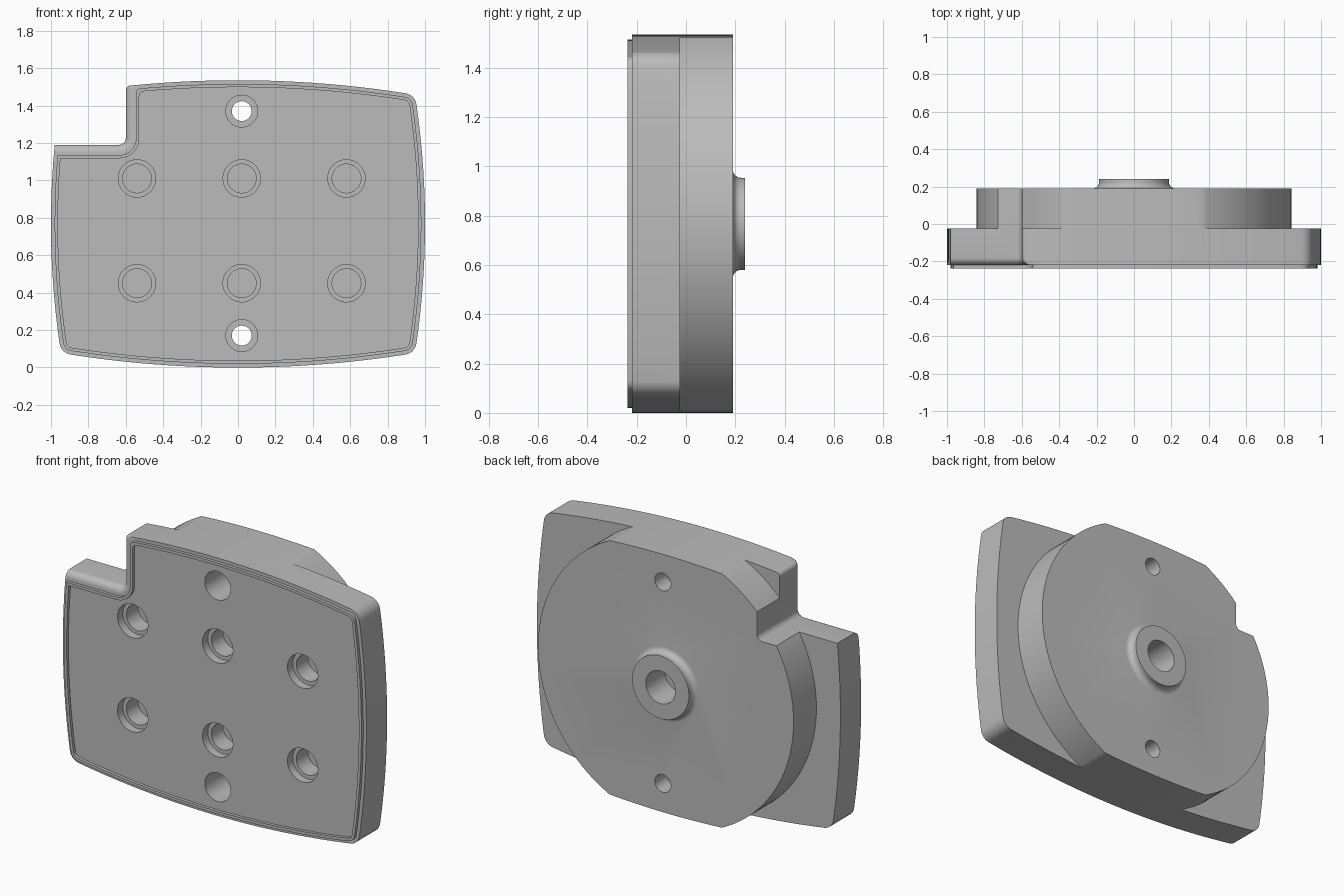
import bpy, bmesh
from math import sin, cos, pi, asin, atan2, sqrt, radians

if "Cube" in bpy.data.objects:
    bpy.data.objects.remove(bpy.data.objects["Cube"], do_unlink=True)

grey = bpy.data.materials.new("plain_grey")
grey.use_nodes = True
grey.diffuse_color = (0.5, 0.5, 0.5, 1)
grey.node_tree.nodes["Principled BSDF"].inputs["Base Color"].default_value = (0.5, 0.5, 0.5, 1)

HEIGHT, MID = 1.535, 0.767
R_TOP, R_SIDE, R_CORNER = 5.8, 4.45, 0.07
FRONT, STEP, BACK = -0.22, -0.025, 0.19


def arc(cx, cz, r, a0, a1, n, last=False):
    """Points on an arc, optionally with the end point."""
    return [(cx + r * cos(a0 + (a1 - a0) * i / n), cz + r * sin(a0 + (a1 - a0) * i / n))
            for i in range(n + last)]


def outline(d=0.0, n=0.0):
    """Bowed plate outline, inset by d at the outer edges and by n at the notch."""
    top_c, side_c = HEIGHT - R_TOP, 1 - R_SIDE
    cx, cz = 0.9, HEIGHT - 0.1
    for _ in range(30):                      # centre of the corner rounding
        cx = side_c + sqrt((R_SIDE - R_CORNER) ** 2 - (cz - MID) ** 2)
        cz = top_c + sqrt((R_TOP - R_CORNER) ** 2 - cx ** 2)
    top_a = atan2(cz - top_c, cx)
    side_a = atan2(cz - MID, cx - side_c)
    low = 2 * MID - cz
    r = R_CORNER - d
    pts = arc(cx, low, r, -top_a, -side_a, 8)
    pts += arc(side_c, MID, R_SIDE - d, -side_a, side_a, 20)
    pts += arc(cx, cz, r, side_a, top_a, 8)
    # Top edge, ending in the small rounding above the notch
    rs = 0.025
    nx = -0.6 + n + rs
    nz = top_c + sqrt((R_TOP - d - rs) ** 2 - nx ** 2)
    end_a = atan2(nz - top_c, nx)
    pts += arc(0, top_c, R_TOP - d, top_a, end_a, 28)
    pts += arc(nx, nz, rs, end_a, pi, 6, True)
    # Concave notch corner
    pts += arc(-0.635, 1.225, 0.035 + n, 0, -pi / 2, 10, True)
    # Left and bottom edges
    left_a = pi - asin((1.19 - n - MID) / (R_SIDE - d))
    pts += arc(-side_c, MID, R_SIDE - d, left_a, pi + side_a, 16)
    pts += arc(-cx, low, r, pi + side_a, pi + (pi - (pi - top_a)), 8)
    pts += arc(0, 2 * MID - top_c, R_TOP - d, -pi + top_a, -top_a, 32)
    return pts


def loft(name, rings, closed=False):
    """Skin rings of (points, y); cap the ends, or join last to first."""
    bm = bmesh.new()
    loops = [[bm.verts.new((x, y, z)) for x, z in pts] for pts, y in rings]
    pairs = list(zip(loops, loops[1:]))
    if closed:
        pairs.append((loops[-1], loops[0]))
    else:
        bm.faces.new(loops[0])
        bm.faces.new(loops[-1])
    for a, b in pairs:
        for i in range(len(a)):
            j = (i + 1) % len(a)
            bm.faces.new((a[i], a[j], b[j], b[i]))
    bmesh.ops.recalc_face_normals(bm, faces=bm.faces)
    mesh = bpy.data.meshes.new(name)
    bm.to_mesh(mesh)
    bm.free()
    mesh.materials.append(grey)
    ob = bpy.data.objects.new(name, mesh)
    bpy.context.collection.objects.link(ob)
    return ob


def lathe(name, x, z, profile, sides=64, closed=False):
    """Turned part along y from (radius, y) pairs."""
    return loft(name, [(arc(x, z, r, 0, 2 * pi, sides), y) for r, y in profile], closed)


def combine(target, tool, operation):
    mod = target.modifiers.new(tool.name, 'BOOLEAN')
    mod.operation, mod.object, mod.solver = operation, tool, 'EXACT'
    bpy.context.view_layer.objects.active = target
    bpy.ops.object.modifier_apply(modifier=mod.name)
    bpy.data.objects.remove(tool, do_unlink=True)


# Body with a rounded notch edge, raised sealing lip and shallow front recess
soft = 0.04
rings = [(outline(), BACK)]
for k in range(7):
    a = k * pi / 12
    rings.append((outline(0, soft * (1 - cos(a))), FRONT + soft * (1 - sin(a))))
for d, n, y in ((0.02, 0.055, FRONT), (0.02, 0.055, -0.238),
                (0.037, 0.072, -0.238), (0.037, 0.072, FRONT)):
    rings.append((outline(d, n), y))
body = loft("mounting_body", rings)

# Trim the rear half to a disc
combine(body, lathe("disc_trim", 0, MID,
                    [(0.842, STEP), (0.842, 0.4), (1.6, 0.4), (1.6, STEP)], 160, True), 'DIFFERENCE')

# Rear hub with a flared foot
flare = [(0.22 - 0.033 * sin(k * pi / 12), BACK + 0.033 * (1 - cos(k * pi / 12))) for k in range(7)]
combine(body, lathe("hub", 0, MID, [(0.22, 0.15)] + flare + [(0.187, 0.24)], 96), 'UNION')
combine(body, lathe("hub_bore", 0, MID, [(0.097, 0.06), (0.097, 0.3)]), 'DIFFERENCE')

# Counterbored through holes
for z in (0.17, 1.37):
    combine(body, lathe("screw_hole", 0.02, z,
                        [(0.085, -0.3), (0.085, 0.08), (0.053, 0.08), (0.053, 0.3)]), 'DIFFERENCE')

# Stepped front pockets
for x in (-0.54, 0.02, 0.58):
    for z in (0.45, 1.01):
        combine(body, lathe("pocket", x, z,
                            [(0.1, -0.3), (0.1, -0.17), (0.077, -0.17), (0.077, -0.06)]), 'DIFFERENCE')

bpy.ops.object.select_all(action='DESELECT')
body.select_set(True)
bpy.context.view_layer.objects.active = body
bpy.ops.object.shade_smooth_by_angle(angle=radians(30))
